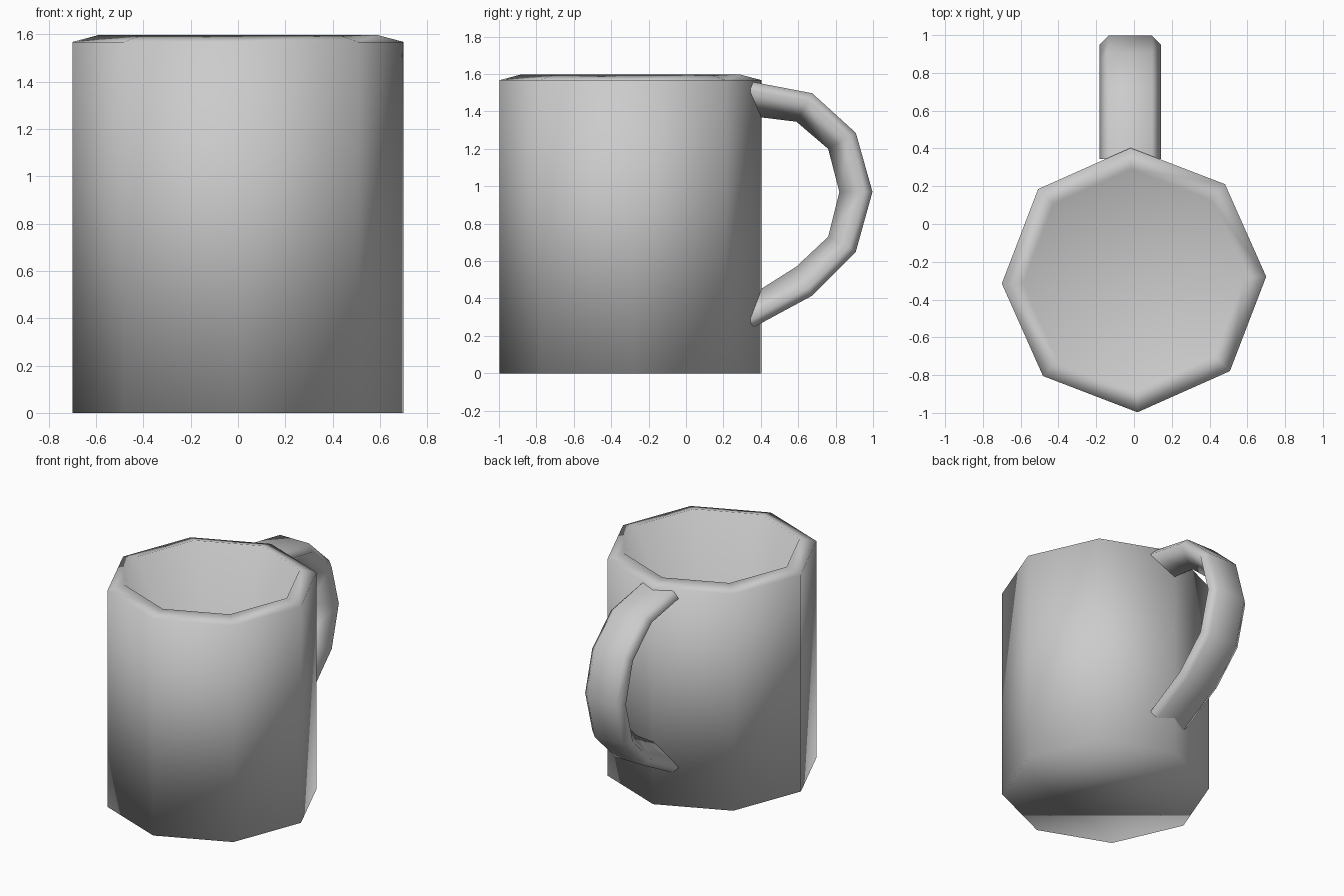
import bpy, bmesh, math

cube = bpy.data.objects.get("Cube")
if cube:
    bpy.data.objects.remove(cube)

grey = bpy.data.materials.new("light grey ceramic")
grey.use_nodes = True
colour = (0.6, 0.6, 0.6, 1)
grey.diffuse_color = colour
grey.node_tree.nodes["Principled BSDF"].inputs["Base Color"].default_value = colour


def loft(name, rings, apex=None):
    """Skin vertex rings; with an apex, cap the first ring and fan the last to it."""
    bm = bmesh.new()
    loops = [[bm.verts.new(p) for p in ring] for ring in rings]
    for a, b in zip(loops, loops[1:]):
        for i in range(len(a)):
            j = (i + 1) % len(a)
            bm.faces.new((a[i], a[j], b[j], b[i]))
    if apex:
        bm.faces.new(loops[0])
        tip = bm.verts.new(apex)
        last = loops[-1]
        for i in range(len(last)):
            bm.faces.new((last[i], last[(i + 1) % len(last)], tip))
    bmesh.ops.recalc_face_normals(bm, faces=bm.faces)
    for f in bm.faces:
        f.smooth = True
    mesh = bpy.data.meshes.new(name)
    bm.to_mesh(mesh)
    bm.free()
    mesh.materials.append(grey)
    obj = bpy.data.objects.new(name, mesh)
    bpy.context.collection.objects.link(obj)


# Eight-sided cup: outer wall, sloped rim, hollow tapering to a point
CENTRE_Y = -0.297


def octagon(radius, z):
    angles = [math.radians(1.5 + 45 * i) for i in range(8)]
    return [(radius * math.cos(a), CENTRE_Y + radius * math.sin(a), z) for a in angles]


cup_profile = [(0.70, 0), (0.70, 1.567), (0.587, 1.597)]
loft("cup", [octagon(r, z) for r, z in cup_profile], apex=(0, CENTRE_Y, 0.1))

# Handle: five-sided section, flat outside and ridged inside, ends sunk in the wall
outer = [(0.345, 1.56), (0.675, 1.497), (0.908, 1.285), (0.997, 0.97),
         (0.908, 0.65), (0.675, 0.415), (0.345, 0.237)]
inner = [(0.345, 1.375), (0.59, 1.345), (0.76, 1.20), (0.82, 0.97),
         (0.76, 0.73), (0.59, 0.57), (0.345, 0.415)]
section = [(-0.115, 0), (0.115, 0), (0.163, 0.27), (0, 1), (-0.163, 0.27)]


def handle_ring(o, i):
    return [(x - 0.02, o[0] + (i[0] - o[0]) * t, o[1] + (i[1] - o[1]) * t)
            for x, t in section]


loft("handle", [handle_ring(o, i) for o, i in zip(outer, inner)])
